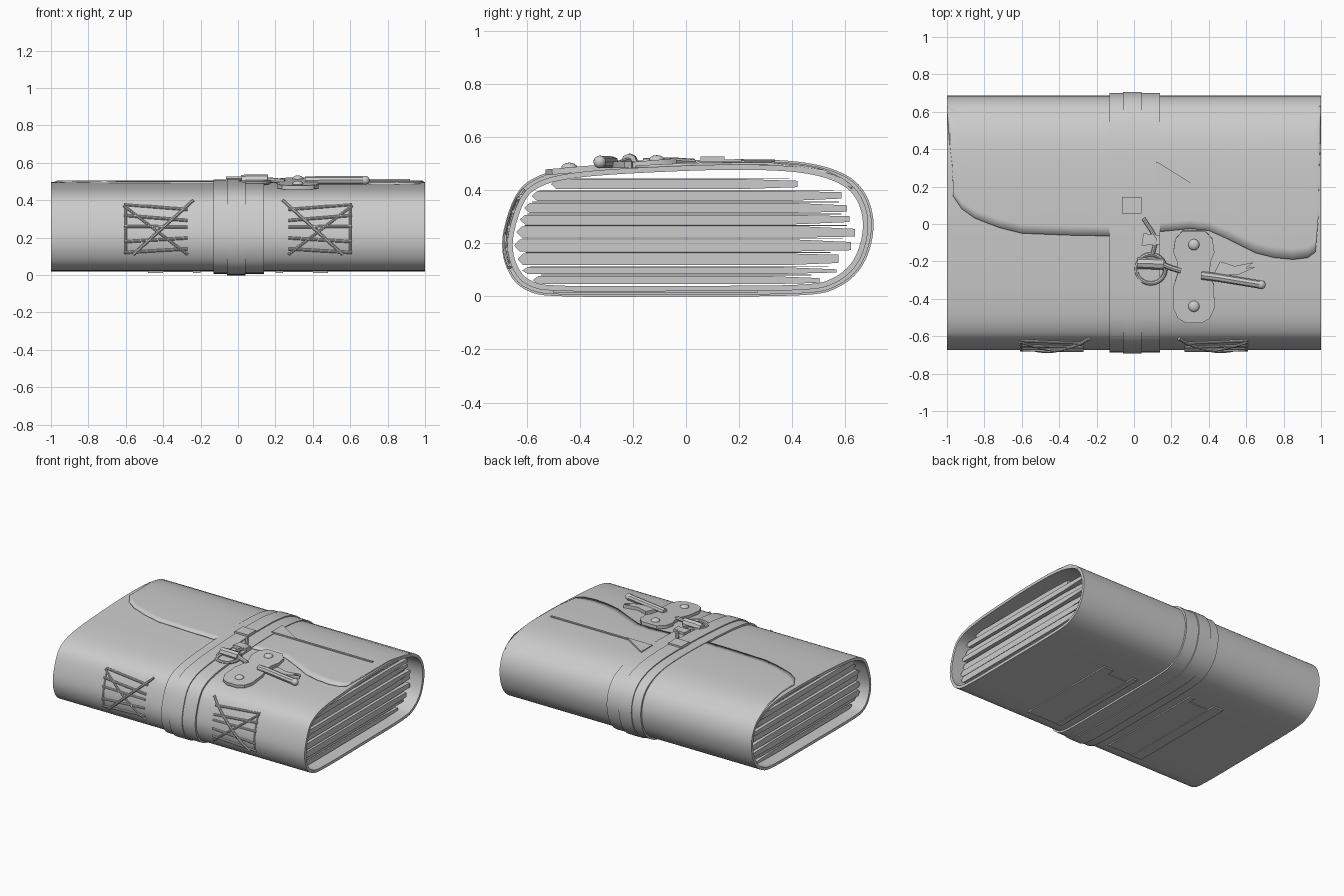
import bpy, bmesh, math, random
from mathutils import Vector

if "Cube" in bpy.data.objects:
    bpy.data.objects.remove(bpy.data.objects["Cube"])
random.seed(4)

# Cover cross-section (y, z), counter-clockwise from the underside
PTS = [(-.45, .02), (0, .02), (.42, .024), (.56, .05), (.65, .13), (.687, .26), (.66, .375),
       (.58, .447), (.42, .488), (.15, .497), (-.2, .484), (-.42, .466), (-.55, .435),
       (-.625, .37), (-.672, .22), (-.655, .11), (-.59, .04)]


def smooth_loop(pts, n=5):
    out, m = [], len(pts)
    for i in range(m):
        a, b, c, d = (Vector(pts[(i + k) % m]) for k in (-1, 0, 1, 2))
        for s in range(n):
            t = s / n
            out.append(.5 * (2*b + (c-a)*t + (2*a-5*b+4*c-d)*t*t + (3*b-a-3*c+d)*t**3))
    return out


PROF = smooth_loop(PTS)
N = len(PROF)


def offset(d):
    res = []
    for i, p in enumerate(PROF):
        t = (PROF[(i+1) % N] - PROF[i-1]).normalized()
        res.append((p.x + t.y*d, p.y - t.x*d))
    return res


def crossing(axis, v, pick):
    """Profile coordinate on the other axis where the loop crosses v."""
    hits = []
    for i in range(N):
        a, b = PROF[i], PROF[(i+1) % N]
        if (a[axis]-v) * (b[axis]-v) <= 0 and a[axis] != b[axis]:
            t = (v-a[axis]) / (b[axis]-a[axis])
            hits.append(a[1-axis] + t*(b[1-axis]-a[1-axis]))
    return pick(hits)


def top_z(y): return crossing(0, y, max)
def spine_y(z): return crossing(1, z, min)
def fore_y(z): return crossing(1, z, max)


def finish(ob, smooth=True):
    bpy.ops.object.select_all(action='DESELECT')
    bpy.context.view_layer.objects.active = ob
    ob.select_set(True)
    if smooth:
        bpy.ops.object.shade_smooth_by_angle(angle=math.radians(35))
    return ob


def mesh_obj(name, verts, faces, smooth=True):
    me = bpy.data.meshes.new(name)
    me.from_pydata(verts, [], faces)
    bm = bmesh.new()
    bm.from_mesh(me)
    bmesh.ops.recalc_face_normals(bm, faces=bm.faces)
    bm.to_mesh(me)
    bm.free()
    ob = bpy.data.objects.new(name, me)
    bpy.context.collection.objects.link(ob)
    return finish(ob, smooth)


def wrap(name, x0, x1, d_out, d_in):
    """Closed sleeve following the cover section."""
    o, n = offset(d_out), offset(d_in)
    v, f = [], []
    for i in range(N):
        v += [(x0, *o[i]), (x1, *o[i]), (x1, *n[i]), (x0, *n[i])]
        j = (i+1) % N
        f += [(4*i+k, 4*i+(k+1) % 4, 4*j+(k+1) % 4, 4*j+k) for k in range(4)]
    return mesh_obj(name, v, f)


def prism(name, outline, z0, z1, loc=(0, 0, 0), rot=(0, 0, 0)):
    n = len(outline)
    v = [(x, y, z) for z in (z0, z1) for x, y in outline]
    f = [tuple(range(n)), tuple(range(n, 2*n))]
    f += [(i, (i+1) % n, n+(i+1) % n, n+i) for i in range(n)]
    ob = mesh_obj(name, v, f)
    ob.location, ob.rotation_euler = loc, rot
    return ob


def rect(x0, x1, y0, y1): return [(x0, y0), (x1, y0), (x1, y1), (x0, y1)]


def cord(name, pts, r):
    cu = bpy.data.curves.new(name, 'CURVE')
    cu.dimensions, cu.bevel_depth, cu.bevel_resolution, cu.use_fill_caps = '3D', r, 2, True
    sp = cu.splines.new('POLY')
    sp.points.add(len(pts)-1)
    for p, c in zip(sp.points, pts):
        p.co = (*c, 1)
    ob = bpy.data.objects.new(name, cu)
    bpy.context.collection.objects.link(ob)
    finish(ob, False)
    bpy.ops.object.convert(target='MESH')
    return finish(bpy.context.object)


# Leather cover and the three wrapped straps
wrap("cover", -1, 1, 0, -.02)
wrap("strap_left", -.13, -.06, .013, -.004)
wrap("strap_middle", -.06, .04, .02, -.004)
wrap("strap_right", .04, .14, .013, -.004)

# Front flap with a wavy edge, laid over the top
EDGE = [(-1, .58), (-.985, .42), (-.97, .3), (-.968, .15), (-.92, .08), (-.85, .03), (-.72, -.02),
        (-.6, -.05), (-.35, -.06), (-.1, -.065), (.15, -.04), (.3, -.025), (.4, -.035), (.5, -.08),
        (.65, -.155), (.75, -.18), (.85, -.19), (.93, -.18), (.97, -.15), (.985, .02), (.99, .3), (1, .52)]
R = 14
v, f = [], []
for x, ye in EDGE:
    for k in range(R+1):
        y = .63 + (ye-.63)*k/R
        v.append((x, y, top_z(y) + .009*min(1, (.63-y)/.12)))
for i in range(len(EDGE)-1):
    f += [(i*(R+1)+k, i*(R+1)+k+1, (i+1)*(R+1)+k+1, (i+1)*(R+1)+k) for k in range(R)]
flap = mesh_obj("flap", v, f)
flap.data.flip_normals() if flap.data.polygons[0].normal.z < 0 else None
sol = flap.modifiers.new("thickness", 'SOLIDIFY')
sol.thickness, sol.offset = .011, -1

# Page signatures: uneven folded bundles with loose sheets between
zs = [.046, .085, .118, .17, .222, .272, .315, .36, .405, .45]
for i, (a, b) in enumerate(zip(zs, zs[1:])):
    z0, z1 = a, b - .008
    zm = (z0+z1)/2
    lim = min(fore_y(z0), fore_y(z1))
    ys, yf = max(spine_y(z0), spine_y(z1)) + .024, lim - .04 - random.uniform(0, .03)
    if z1 > .42:
        yf = .42
    sx = .93 + random.uniform(-.015, .012)
    dz = random.uniform(-.004, .004)
    sec = [(ys+.02, z0), (yf-.2, z0), (yf, z0+.006+dz), (yf, z1-.007+dz), (yf-.2, z1), (ys+.02, z1), (ys, zm)]
    n = len(sec)
    vv = [(s*sx, y, z) for s in (-1, 1) for y, z in sec]
    ff = [tuple(range(n)), tuple(range(n, 2*n))] + [(k, (k+1) % n, n+(k+1) % n, n+k) for k in range(n)]
    mesh_obj(f"page_bundle_{i}", vv, ff, False)
    prism(f"loose_sheet_{i}", rect(-sx+.02, sx-.02, ys+.03, yf-.03), z1+.002, z1+.005)

# Spine stitching: fanned strands crossed by an X on each side
def stitch(name, x0, z0, x1, z1, r, out):
    pts = []
    for k in range(9):
        z = z0 + (z1-z0)*k/8
        pts.append((x0 + (x1-x0)*k/8, spine_y(z)-out, z))
    cord(name, pts, r)


for side, s in (("left", -1), ("right", 1)):
    for k in range(5):
        z = .13 + .058*k
        stitch(f"strand_{side}_{k}", s*.27, z+.01 if k < 3 else z-.012, s*.61, z-.01 if k < 2 else z+.015, .008, .002)
    stitch(f"cross_a_{side}", s*.24, .4, s*.56, .11, .009, .009)
    stitch(f"cross_b_{side}", s*.27, .11, s*.61, .37, .007, .006)
    stitch(f"stitch_edge_{side}", s*.6, .13, s*.6, .38, .006, .001)
    # Flat reinforcing straps on the underside
    far = .27 if s > 0 else .33
    for k, (a, b, y) in enumerate(((.2, .24, far), (.4, .48, far), (.24, .4, far-.06))):
        prism(f"under_strap_{side}_{k}", rect(*sorted((s*a, s*b)), -.5, y), .012 if k < 2 else .016, .03)

# Clasp plate with rounded outline and two rivets
half = [(.04, -.25), (.085, -.225), (.11, -.17), (.108, -.05), (.085, .02), (.09, .08), (.11, .13), (.1, .2), (.06, .245)]
outline = half + [(-x, y) for x, y in reversed(half)]
TILT = .085
prism("clasp_plate", outline, -.008, .014, (.32, -.28, .486), (TILT, 0, 0))
for n, y in (("rear", -.11), ("front", -.44)):
    bpy.ops.mesh.primitive_uv_sphere_add(segments=16, ring_count=8, radius=1, location=(.32, y, .5+TILT*(y+.28)))
    rv = bpy.context.object
    rv.name, rv.scale = "rivet_"+n, (.03, .03, .018)
    finish(rv)

# Peg with rounded end, and the torn leather tab beside it
cord("clasp_peg", [(.36, -.275, .505), (.44, -.285, .507), (.68, -.325, .507)], .022)
bpy.ops.mesh.primitive_uv_sphere_add(segments=16, ring_count=8, radius=.024, location=(.68, -.325, .507))
bpy.context.object.name = "peg_tip"
finish(bpy.context.object)
prism("torn_tab", [(.42, -.28), (.56, -.27), (.65, -.23), (.6, -.235), (.64, -.205), (.54, -.225), (.46, -.2)], .485, .508)

# Toggle: ring, barrel and knotted cord on the straps
bpy.ops.mesh.primitive_torus_add(major_radius=.078, minor_radius=.011, major_segments=28, minor_segments=8,
                                 location=(.09, -.24, .497), rotation=(.06, 0, 0))
bpy.context.object.name = "toggle_ring"
finish(bpy.context.object)
cord("toggle_barrel", [(.02, -.21, .505), (.05, -.21, .508), (.16, -.215, .508)], .03)
cord("toggle_loop", [(.15, -.215, .51), (.2, -.235, .505), (.25, -.25, .5)], .014)
prism("toggle_knot", [(.04, -.115), (.14, -.11), (.14, -.06), (.05, -.05)], .49, .522)
cord("toggle_cord", [(.05, .03, .508), (.09, -.03, .512), (.12, -.08, .512), (.1, -.16, .51)], .011)

# Small square strap keeper, thin tie strip and its folded end
prism("strap_keeper", rect(-.065, .04, .055, .145), .5, .528)
prism("tie_fold", [(.12, .335), (.32, .21), (.12, .21)], .498, .516, (0, 0, 0))
prism("tie_strip", rect(.14, .92, .208, .222), .497, .513)
